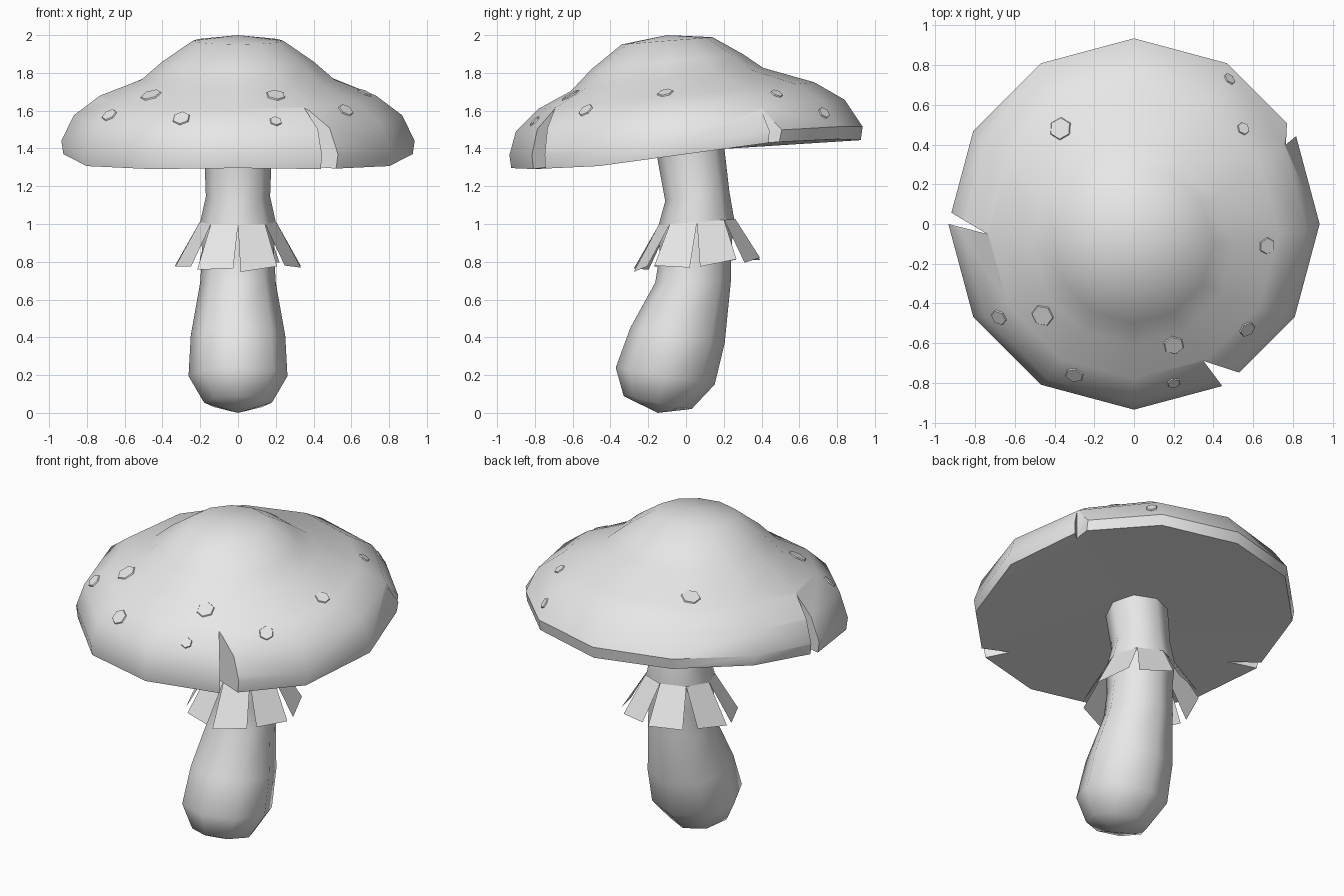
import bpy, bmesh, math, random
from math import sin, cos, pi
from mathutils import Vector
from mathutils.bvhtree import BVHTree

random.seed(4)
if "Cube" in bpy.data.objects:
    bpy.data.objects.remove(bpy.data.objects["Cube"])

grey = bpy.data.materials.new("plain_grey")
grey.use_nodes = True
grey.diffuse_color = (0.8, 0.8, 0.8, 1)
grey.node_tree.nodes["Principled BSDF"].inputs["Base Color"].default_value = (0.8, 0.8, 0.8, 1)


def make(name, bm, fix_normals=True):
    if fix_normals:
        bmesh.ops.recalc_face_normals(bm, faces=bm.faces)
    mesh = bpy.data.meshes.new(name)
    bm.to_mesh(mesh)
    bm.free()
    obj = bpy.data.objects.new(name, mesh)
    mesh.materials.append(grey)
    bpy.context.collection.objects.link(obj)
    return obj


def select(obj):
    bpy.ops.object.select_all(action='DESELECT')
    obj.select_set(True)
    bpy.context.view_layer.objects.active = obj


def smooth(obj, angle):
    select(obj)
    bpy.ops.object.shade_smooth_by_angle(angle=math.radians(angle))


def loft(rings, sides, start, end):
    """Skin tilted rings (radius, centre y, z, slope, sag), closed by two poles."""
    bm = bmesh.new()
    loops = []
    for r, cy, z, slope, sag in rings:
        loop = []
        for i in range(sides):
            a = 2 * pi * i / sides
            lift = slope * r * sin(a) + sag * cos(a) ** 2 * sin(a)
            loop.append(bm.verts.new((r * cos(a), cy + r * sin(a), z + lift)))
        loops.append(loop)
    for lo, hi in zip(loops, loops[1:]):
        for i in range(sides):
            j = (i + 1) % sides
            bm.faces.new((lo[i], lo[j], hi[j], hi[i]))
    for loop, point in ((loops[0], start), (loops[-1], end)):
        pole = bm.verts.new(point)
        for i in range(sides):
            bm.faces.new((loop[i], loop[(i + 1) % sides], pole))
    return bm


# Cap: tilted twelve-sided dome with a flat underside
cap = make("cap", loft([
    (0.925, 0.0, 1.37, 0.08, 0.07),
    (0.935, 0.0, 1.44, 0.08, 0.05),
    (0.87, -0.03, 1.575, 0.095, 0),
    (0.73, -0.05, 1.68, 0.096, 0),
    (0.51, -0.1, 1.765, 0.12, 0),
    (0.40, -0.1, 1.86, 0.1, 0),
    (0.24, -0.1, 1.97, 0.08, 0)], 12, (0, 0, 1.385), (0, -0.1, 2.0)))

bm = bmesh.new()
bm.from_mesh(cap.data)
surface = BVHTree.FromBMesh(bm)
bm.free()

# Splits in the rim: vertical wedges cut from the cap
for tip, side_a, side_b in (
        ((0.35, -0.69), (0.44, -0.81), (0.52, -0.745)),
        ((-0.74, -0.05), (-0.935, 0.0), (-0.925, 0.06)),
        ((0.765, 0.40), (0.77, 0.50), (0.825, 0.45))):
    tip = Vector(tip)
    corners = [tip] + [tip + (Vector(s) - tip) * 2.5 for s in (side_a, side_b)]
    bm = bmesh.new()
    face = bm.faces.new([bm.verts.new((p.x, p.y, 1.1)) for p in corners])
    top = bmesh.ops.extrude_face_region(bm, geom=[face])["geom"]
    bmesh.ops.translate(bm, vec=(0, 0, 1),
                        verts=[g for g in top if isinstance(g, bmesh.types.BMVert)])
    cutter = make("split_cutter", bm)
    cutter.hide_render = True
    select(cap)
    mod = cap.modifiers.new("split", 'BOOLEAN')
    mod.operation = 'DIFFERENCE'
    mod.solver = 'EXACT'
    mod.object = cutter
    bpy.ops.object.modifier_apply(modifier=mod.name)
    bpy.data.objects.remove(cutter)
smooth(cap, 40)

# Warts: thin hexagonal plates lying on the cap
bm = bmesh.new()
for x, y, r in ((-0.37, 0.48, 0.06), (-0.46, -0.46, 0.06), (0.2, -0.61, 0.055),
                (0.2, -0.8, 0.035), (-0.3, -0.76, 0.05), (0.57, -0.53, 0.045),
                (0.67, -0.11, 0.045), (-0.68, -0.47, 0.045), (0.48, 0.73, 0.035),
                (0.55, 0.48, 0.035)):
    spot, normal, _, _ = surface.ray_cast(Vector((x, y, 3)), Vector((0, 0, -1)))
    turn = normal.to_track_quat('Z', 'Y').to_matrix().to_4x4()
    turn.translation = spot + normal * 0.002
    bmesh.ops.create_cone(bm, cap_ends=True, segments=6, radius1=r, radius2=r * 0.9,
                          depth=0.009, matrix=turn)
make("cap_warts", bm)

# Stem: bent eight-sided stalk with a bulbous foot
stem = make("stem", loft([
    (0.18, -0.15, 0.055, -0.19, 0),
    (0.262, -0.11, 0.195, -0.17, 0),
    (0.25, -0.045, 0.41, -0.16, 0),
    (0.2, 0.037, 0.69, 0, 0),
    (0.19, 0.05, 0.85, 0.1, 0),
    (0.2, 0.055, 1.01, 0.08, 0),
    (0.17, 0.06, 1.145, 0.14, 0),
    (0.18, 0.02, 1.41, 0.1, 0)], 8, (0, -0.15, 0.0), (0, 0.02, 1.42)))
smooth(stem, 50)

# Ragged collar: eight flaps flaring out from the stem
bm = bmesh.new()


def collar_point(angle, r, z):
    return bm.verts.new((r * cos(angle), 0.058 + r * sin(angle), z + 0.08 * r * sin(angle)))


for i in range(8):
    a, b = i * pi / 4, (i + 1) * pi / 4
    twist = random.uniform(-0.06, 0.06)
    drop = random.uniform(-0.015, 0.015)
    gap = 0.08
    bm.faces.new((collar_point(a, 0.203, 1.01), collar_point(a + gap + twist, 0.335, 0.785 + drop),
                  collar_point(b - gap + twist, 0.335, 0.785 - drop), collar_point(b, 0.203, 1.01)))
for f in bm.faces:
    f.normal_update()
    if f.normal.dot(f.calc_center_median() - Vector((0, 0.058, 0.9))) < 0:
        f.normal_flip()
make("collar", bm, False)
